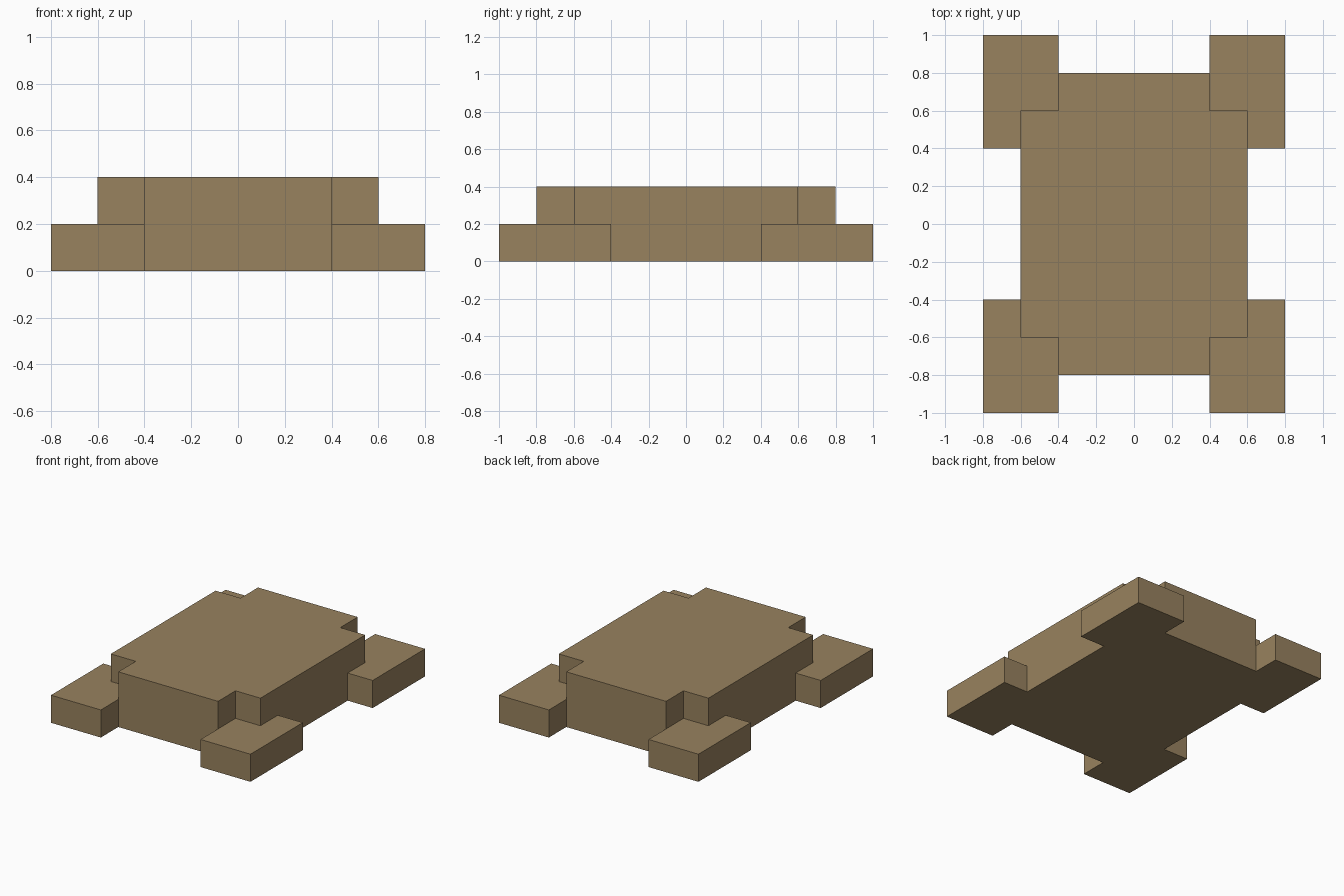
import bpy
import bmesh

if "Cube" in bpy.data.objects:
    bpy.data.objects.remove(bpy.data.objects["Cube"])

tan = bpy.data.materials.new("tan")
tan.diffuse_color = (0.314, 0.223, 0.114, 1)
tan.use_nodes = True
tan.node_tree.nodes["Principled BSDF"].inputs["Base Color"].default_value = tan.diffuse_color


def prism(name, outline, height):
    """Extrude a flat outline up from the ground."""
    bm = bmesh.new()
    base = bm.faces.new([bm.verts.new((x, y, 0)) for x, y in outline])
    ext = bmesh.ops.extrude_face_region(bm, geom=[base], use_keep_orig=True)
    top = [v for v in ext["geom"] if isinstance(v, bmesh.types.BMVert)]
    bmesh.ops.translate(bm, verts=top, vec=(0, 0, height))
    bmesh.ops.recalc_face_normals(bm, faces=bm.faces)
    mesh = bpy.data.meshes.new(name)
    bm.to_mesh(mesh)
    bm.free()
    mesh.materials.append(tan)
    obj = bpy.data.objects.new(name, mesh)
    bpy.context.collection.objects.link(obj)
    return obj


# Body: slab with a square notch at each corner
corner = [(0.6, 0.6), (0.4, 0.6), (0.4, 0.8)]
body = (corner + [(-x, y) for x, y in reversed(corner)]
        + [(-x, -y) for x, y in corner]
        + [(x, -y) for x, y in reversed(corner)])
prism("body", body, 0.4)

# Feet: low L-shaped blocks wrapped around the notched corners
foot = [(0.4, 0.6), (0.6, 0.6), (0.6, 0.4), (0.8, 0.4), (0.8, 1.0), (0.4, 1.0)]
for sy, end in ((-1, "front"), (1, "back")):
    for sx, side in ((-1, "left"), (1, "right")):
        prism(f"{end}_{side}_foot", [(sx * x, sy * y) for x, y in foot], 0.2)
